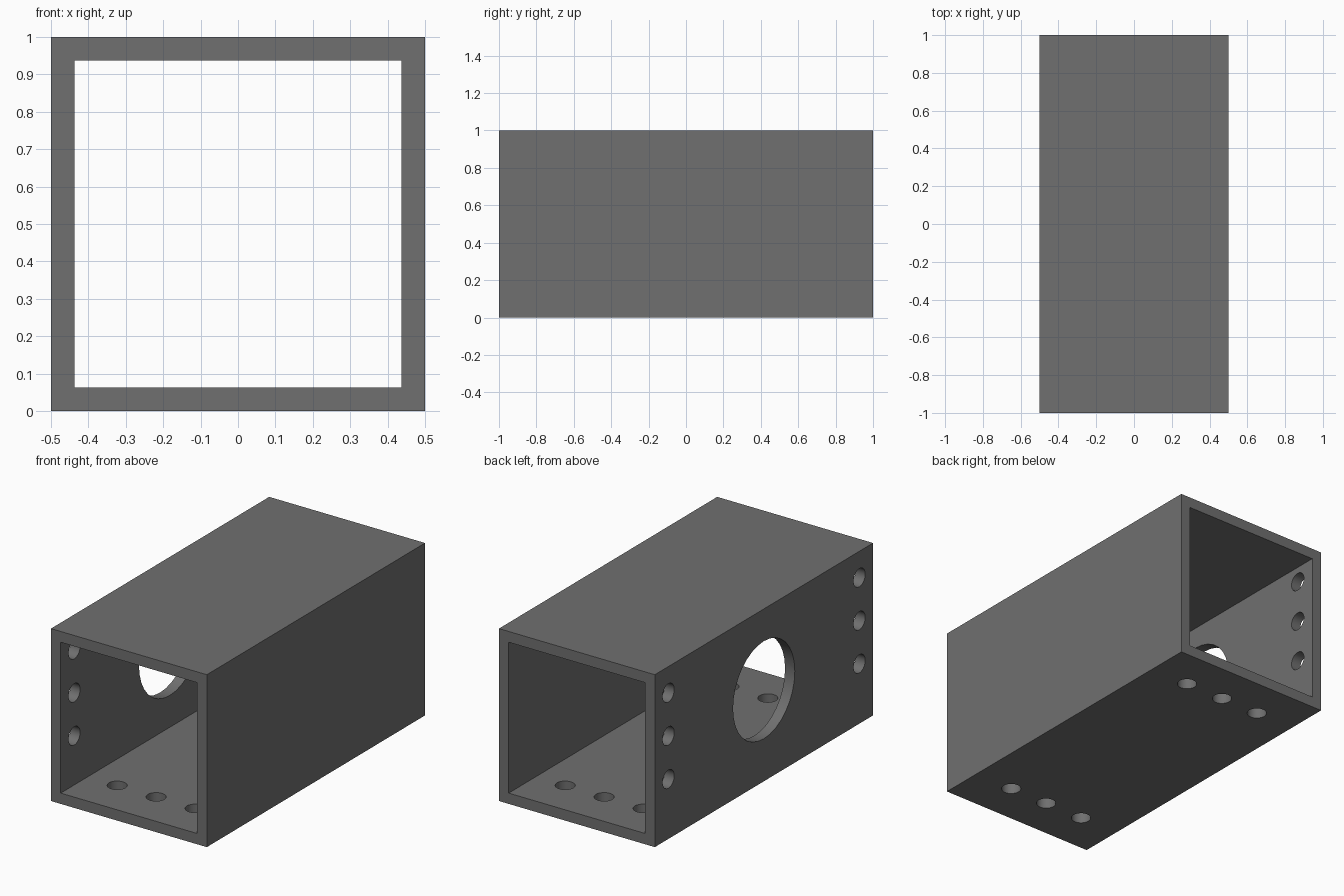
import bpy, bmesh, math
from mathutils import Matrix, Vector

if "Cube" in bpy.data.objects:
    bpy.data.objects.remove(bpy.data.objects["Cube"])

LENGTH, SIZE, WALL = 2.0, 1.0, 0.0625
SMALL_R, BIG_R = 0.053, 0.283


def square(half):
    return [(-half, -half), (half, -half), (half, half), (-half, half)]


# Square tube: rectangular ring swept along y
bm = bmesh.new()
rings = {}
for name, half in (("outer", SIZE / 2), ("inner", SIZE / 2 - WALL)):
    for y in (-LENGTH / 2, LENGTH / 2):
        rings[name, y] = [bm.verts.new((x, y, z + SIZE / 2)) for x, z in square(half)]


def bridge(a, b):
    for i in range(4):
        j = (i + 1) % 4
        bm.faces.new((a[i], a[j], b[j], b[i]))


front, back = -LENGTH / 2, LENGTH / 2
bridge(rings["outer", front], rings["outer", back])
bridge(rings["inner", front], rings["inner", back])
bridge(rings["outer", front], rings["inner", front])
bridge(rings["outer", back], rings["inner", back])
bmesh.ops.recalc_face_normals(bm, faces=bm.faces)
mesh = bpy.data.meshes.new("square_tube")
bm.to_mesh(mesh)
bm.free()
tube = bpy.data.objects.new("square_tube", mesh)
bpy.context.collection.objects.link(tube)

# Dark grey finish
dark = bpy.data.materials.new("dark_grey")
dark.diffuse_color = (0.16, 0.16, 0.16, 1)
dark.use_nodes = True
dark.node_tree.nodes["Principled BSDF"].inputs["Base Color"].default_value = dark.diffuse_color
mesh.materials.append(dark)

# All hole cutters in one mesh
cut = bmesh.new()


def add_hole(center, radius, axis):
    turn = Vector((0, 0, 1)).rotation_difference(Vector(axis)).to_matrix().to_4x4()
    bmesh.ops.create_cone(cut, cap_ends=True, segments=32, radius1=radius,
                          radius2=radius, depth=WALL * 2,
                          matrix=Matrix.Translation(center) @ turn)


side_x = -SIZE / 2 + WALL / 2
for end in (-1, 1):
    # Bolt holes in the left wall
    for z in (0.347, 0.597, 0.847):
        add_hole((side_x, end * 0.875, z), SMALL_R, (1, 0, 0))
    # Bolt holes in the floor
    for x in (-0.25, 0, 0.25):
        add_hole((x, end * 0.75, WALL / 2), SMALL_R, (0, 0, 1))
# Large opening in the left wall
add_hole((side_x, 0, 0.53), BIG_R, (1, 0, 0))

cut_mesh = bpy.data.meshes.new("hole_cutter")
cut.to_mesh(cut_mesh)
cut.free()
cut_mesh.materials.append(dark)
cutter = bpy.data.objects.new("hole_cutter", cut_mesh)
bpy.context.collection.objects.link(cutter)
cutter.hide_render = True

# Cut the holes, then drop the cutter
mod = tube.modifiers.new("holes", 'BOOLEAN')
mod.operation = 'DIFFERENCE'
mod.solver = 'EXACT'
mod.object = cutter
bpy.context.view_layer.objects.active = tube
tube.select_set(True)
bpy.ops.object.modifier_apply(modifier=mod.name)
bpy.data.objects.remove(cutter, do_unlink=True)
bpy.ops.object.shade_smooth_by_angle(angle=math.radians(30))
